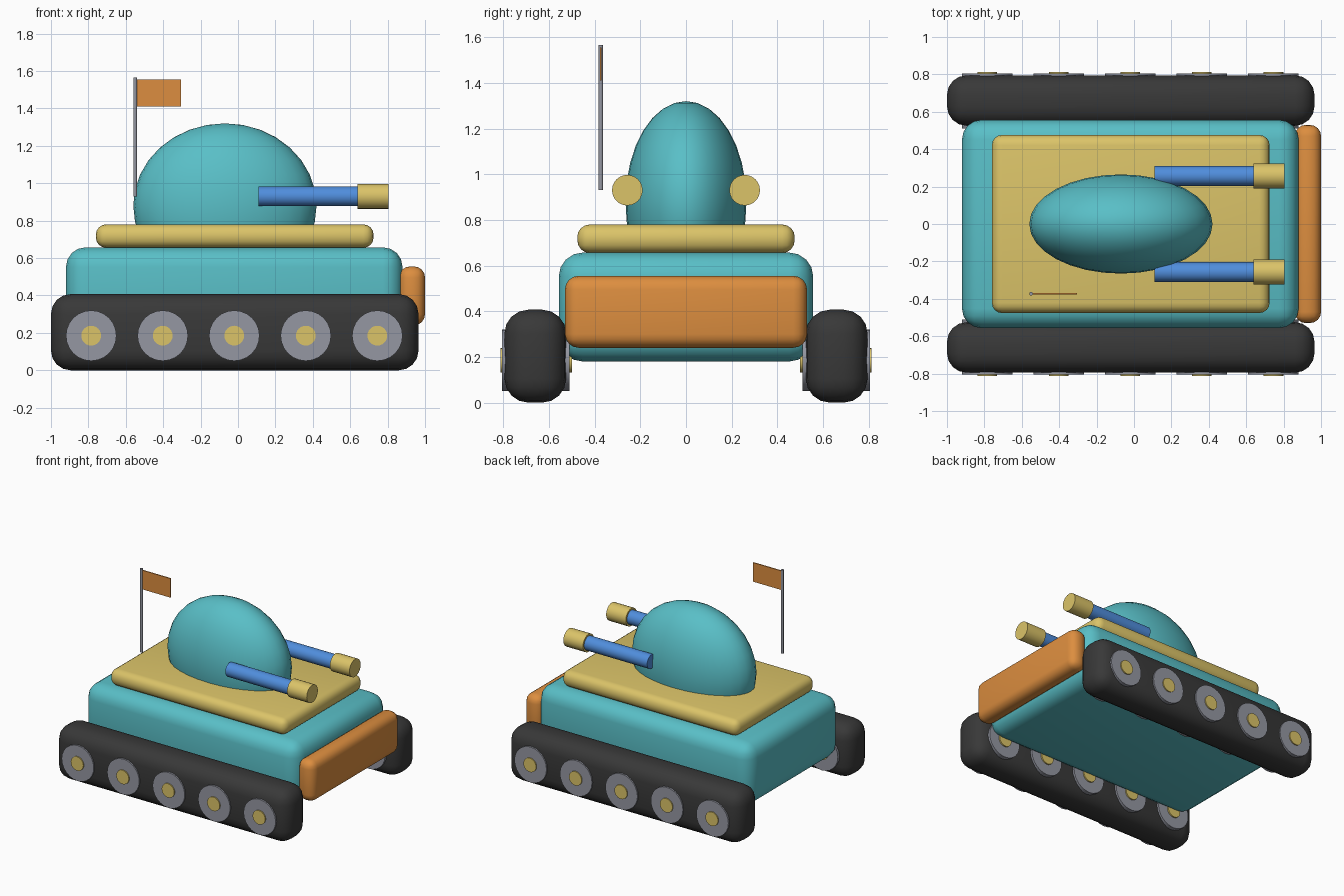
import bpy
import math

if "Cube" in bpy.data.objects:
    bpy.data.objects.remove(bpy.data.objects["Cube"], do_unlink=True)


def material(name, rgb):
    m = bpy.data.materials.new(name)
    m.use_nodes = True
    m.diffuse_color = (*rgb, 1)
    m.node_tree.nodes["Principled BSDF"].inputs["Base Color"].default_value = (*rgb, 1)
    return m


TEAL = material("teal", (0.10, 0.52, 0.57))
SAND = material("sand yellow", (0.71, 0.55, 0.14))
ORANGE = material("orange", (0.72, 0.27, 0.05))
BLUE = material("blue", (0.08, 0.27, 0.72))
GREY = material("grey", (0.30, 0.31, 0.36))
RUBBER = material("dark rubber", (0.04, 0.04, 0.04))


def finish(name, mat, angle=40):
    ob = bpy.context.object
    ob.name = name
    ob.data.materials.append(mat)
    bpy.ops.object.shade_smooth_by_angle(angle=math.radians(angle))
    return ob


def box(name, mat, xs, ys, zs, bevel=0.0):
    """Box given by its extents, with optional rounded edges."""
    spans = (xs, ys, zs)
    bpy.ops.mesh.primitive_cube_add(size=1, location=[sum(s) / 2 for s in spans])
    ob = bpy.context.object
    ob.scale = [s[1] - s[0] for s in spans]
    bpy.ops.object.transform_apply(location=False, rotation=False, scale=True)
    if bevel:
        mod = ob.modifiers.new("rounding", "BEVEL")
        mod.width = bevel
        mod.segments = 4
        bpy.ops.object.modifier_apply(modifier=mod.name)
    return finish(name, mat)


def rod(name, mat, radius, start, end, sides=24):
    """Cylinder between two points on a line parallel to an axis."""
    delta = [b - a for a, b in zip(start, end)]
    rot = (0, 0, 0)
    if abs(delta[0]) > 0:
        rot = (0, math.pi / 2, 0)
    elif abs(delta[1]) > 0:
        rot = (math.pi / 2, 0, 0)
    bpy.ops.mesh.primitive_cylinder_add(
        vertices=sides, radius=radius, depth=math.dist(start, end),
        location=[(a + b) / 2 for a, b in zip(start, end)], rotation=rot)
    return finish(name, mat)


# Body, deck and bumper
box("hull", TEAL, (-0.92, 0.88), (-0.557, 0.557), (0.18, 0.657), 0.105)
box("deck", SAND, (-0.76, 0.725), (-0.476, 0.476), (0.655, 0.78), 0.055)
box("bumper", ORANGE, (0.86, 1.0), (-0.53, 0.53), (0.24, 0.555), 0.06)

# Turret dome
bpy.ops.mesh.primitive_uv_sphere_add(segments=32, ring_count=16, radius=1,
                                     location=(-0.07, 0, 0.88))
bpy.context.object.scale = (0.49, 0.265, 0.44)
bpy.ops.object.transform_apply(location=False, rotation=False, scale=True)
finish("turret_dome", TEAL, 60)

# Guns, tracks and wheels on both sides
for side, s in (("left", 1), ("right", -1)):
    y = s * 0.257
    rod(side + "_barrel", BLUE, 0.053, (0.11, y, 0.93), (0.66, y, 0.93))
    rod(side + "_muzzle", SAND, 0.067, (0.64, y, 0.93), (0.805, y, 0.93))
    box(side + "_track", RUBBER, (-1.0, 0.965),
        sorted((s * 0.525, s * 0.795)), (0.0, 0.407), 0.105)
    for i in range(5):
        x = -0.785 + i * 0.3825
        rod(f"{side}_wheel_{i + 1}", GREY, 0.135,
            (x, s * 0.51, 0.185), (x, s * 0.805, 0.185))
        rod(f"{side}_hub_{i + 1}", SAND, 0.053,
            (x, s * 0.5, 0.185), (x, s * 0.813, 0.185))

# Flag on its pole
rod("flag_pole", GREY, 0.01, (-0.55, -0.373, 0.93), (-0.55, -0.373, 1.565), 12)
box("flag", ORANGE, (-0.545, -0.305), (-0.377, -0.369), (1.41, 1.555))
